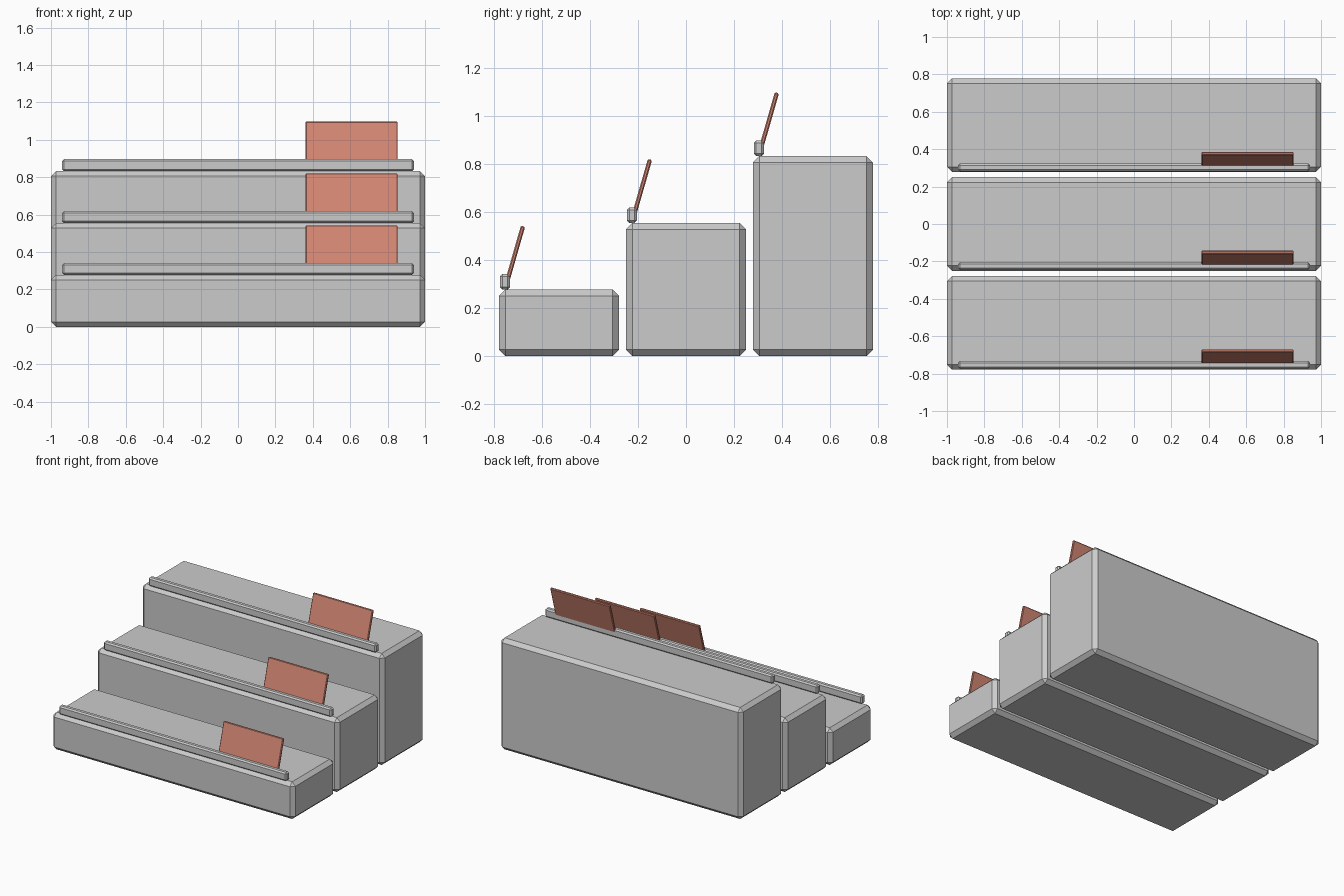
import bpy, math

if "Cube" in bpy.data.objects:
    bpy.data.objects.remove(bpy.data.objects["Cube"])


def block(name, size, centre, bevel, tilt=0.0, material=None):
    bpy.ops.mesh.primitive_cube_add(size=1, location=centre)
    ob = bpy.context.object
    ob.name = name
    ob.scale = size
    bpy.ops.object.transform_apply(location=False, rotation=False, scale=True)
    ob.rotation_euler.x = tilt
    mod = ob.modifiers.new("chamfer", 'BEVEL')
    mod.width = bevel
    mod.segments = 1
    if material:
        ob.data.materials.append(material)
    return ob


card_mat = bpy.data.materials.new("card_red")
card_mat.diffuse_color = (0.65, 0.24, 0.17, 1)
card_mat.use_nodes = True
card_mat.node_tree.nodes["Principled BSDF"].inputs["Base Color"].default_value = card_mat.diffuse_color

RISE = 0.2775
PITCH = 0.528

for i in range(3):
    n = i + 1
    y = (i - 1) * PITCH
    top = n * RISE
    # chamfered display step
    block(f"step_{n}", (2.0, 0.5, top), (0, y, top / 2), 0.027)
    # retaining rail along the front edge
    block(f"rail_{n}", (1.88, 0.042, 0.064), (0, y - 0.225, top + 0.032), 0.01)
    # card leaning back behind the rail
    block(f"card_{n}", (0.494, 0.018, 0.24),
          (0.607, y - 0.183, top + 0.148), 0.005,
          tilt=math.radians(-16), material=card_mat)
